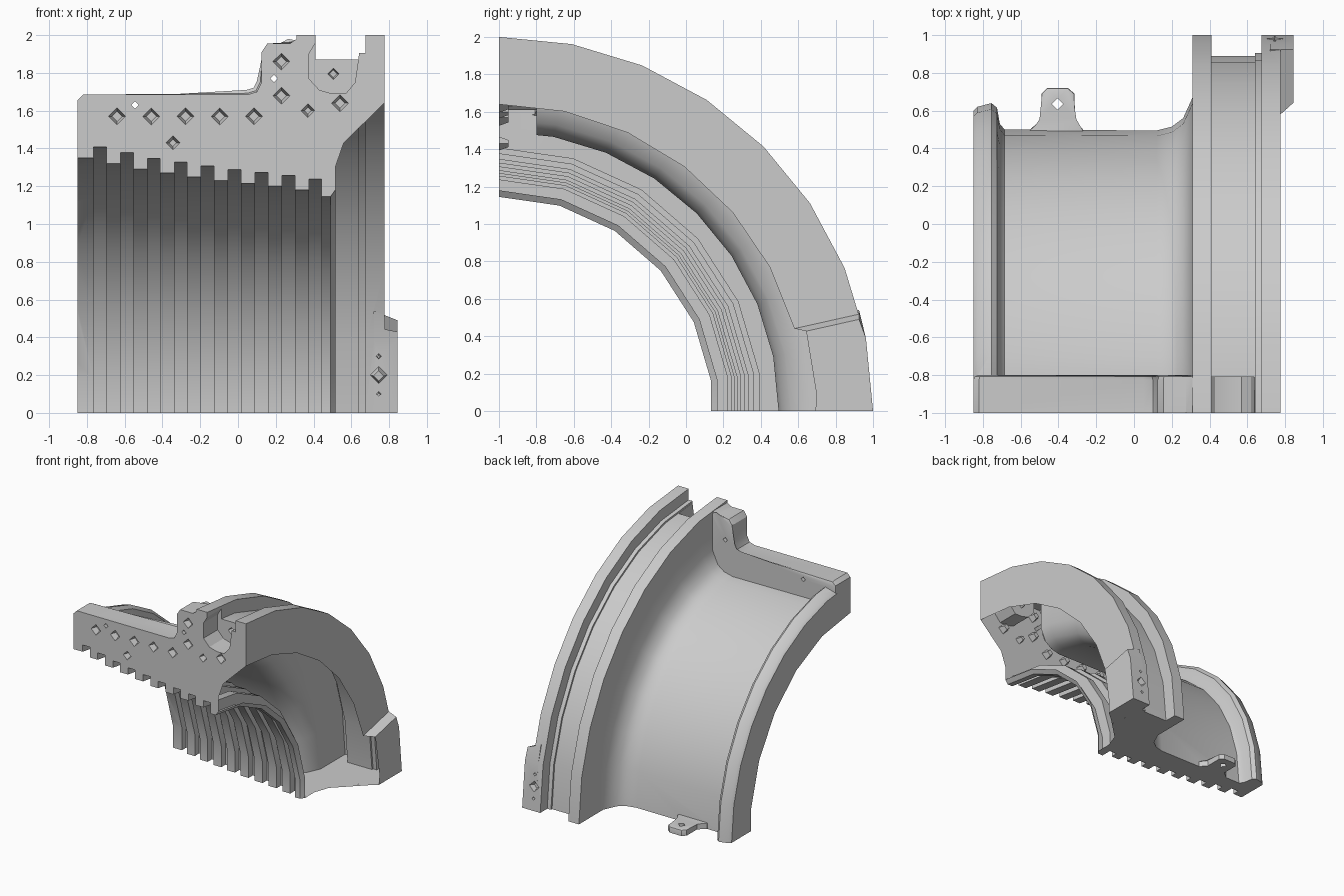
import bpy, bmesh, math
from mathutils import Matrix, Vector

if "Cube" in bpy.data.objects:
    bpy.data.objects.remove(bpy.data.objects["Cube"])


def make(name, bm):
    bmesh.ops.recalc_face_normals(bm, faces=bm.faces[:])
    me = bpy.data.meshes.new(name)
    bm.to_mesh(me)
    bm.free()
    ob = bpy.data.objects.new(name, me)
    bpy.context.collection.objects.link(ob)
    return ob


def lathe(name, profile, sides, quarter=False):
    """Sweep a closed (x, radius) profile about the x-direction axis at y=-1, z=0."""
    bm = bmesh.new()
    steps = sides // 4 + 1 if quarter else sides
    rings = []
    for i in range(steps):
        a = 2 * math.pi * i / sides
        rings.append([bm.verts.new((x, -1 + r * math.sin(a), r * math.cos(a))) for x, r in profile])
    n = len(profile)
    for i in range(steps - 1 if quarter else steps):
        p, q = rings[i], rings[(i + 1) % steps]
        for j in range(n):
            k = (j + 1) % n
            bm.faces.new((p[j], p[k], q[k], q[j]))
    if quarter:
        bm.faces.new(rings[0])
        bm.faces.new(rings[-1])
    return make(name, bm)


def prism(name, pts, a, b, axis, bevel=0.0):
    """Extrude a 2D outline along an axis from a to b."""
    def put(p, h):
        v = list(p)
        v.insert("xyz".index(axis), h)
        return v
    bm = bmesh.new()
    lo = [bm.verts.new(put(p, a)) for p in pts]
    hi = [bm.verts.new(put(p, b)) for p in pts]
    bm.faces.new(lo)
    end = bm.faces.new(hi)
    for i in range(len(pts)):
        k = (i + 1) % len(pts)
        bm.faces.new((lo[i], lo[k], hi[k], hi[i]))
    if bevel:
        bmesh.ops.bevel(bm, geom=end.edges[:], offset=bevel, segments=2, profile=0.5, affect='EDGES')
    return make(name, bm)


def diamond(loc, r_in, r_out, depth, face):
    """Four-sided tapered hole cutter whose wide end points along face."""
    bm = bmesh.new()
    rot = Vector((0, 0, 1)).rotation_difference(Vector(face)).to_matrix().to_4x4()
    bmesh.ops.create_cone(bm, cap_ends=True, segments=4, radius1=r_in, radius2=r_out,
                          depth=depth, matrix=Matrix.Translation(loc) @ rot)
    return make("hole_cutter", bm)


def boolean(target, other, op):
    m = target.modifiers.new("bool", 'BOOLEAN')
    m.operation, m.solver, m.object = op, 'EXACT', other
    bpy.context.view_layer.objects.active = target
    bpy.ops.object.modifier_apply(modifier=m.name)
    bpy.data.objects.remove(other, do_unlink=True)


# Quarter ring shell: end rim, thin wall, flange, groove, end flange
ring = lathe("quarter_ring_housing", [
    (-0.85, 1.0), (-0.85, 1.60), (-0.83, 1.62), (-0.755, 1.64), (-0.725, 1.615), (-0.71, 1.53),
    (-0.685, 1.50), (0.12, 1.495), (0.20, 1.515), (0.26, 1.56), (0.31, 1.67), (0.31, 2.0),
    (0.41, 2.0), (0.41, 1.89), (0.64, 1.89), (0.64, 1.905), (0.675, 1.905), (0.675, 2.0),
    (0.775, 2.0), (0.775, 1.0)], 32, quarter=True)

# Bolting plate along the front joint
plate = prism("plate", [
    (-0.85, 1.0), (-0.85, 1.655), (-0.82, 1.685), (0.05, 1.685), (0.10, 1.70), (0.125, 1.75),
    (0.125, 1.91), (0.155, 1.955), (0.275, 1.955), (0.31, 1.98), (0.36, 1.94), (0.36, 1.0)],
    -1.0, -0.80, 'y', bevel=0.025)
boolean(ring, plate, 'UNION')

# Raised lug on the end flange, with a sloping top
lug = prism("lug", [(0.5, 0.445), (0.925, 0.54), (0.962, 0.39), (1.0, 0), (0.5, 0)], 0.72, 0.845, 'x')
for v in lug.data.vertices:
    if v.co.z > 0.4 and v.co.x > 0.8 and (v.co.y < 0.6 or v.co.z > 0.5):
        v.co.z -= 0.05
boolean(ring, lug, 'UNION')

# Small drilled tab at the lower joint
tab = prism("tab", [
    (-0.56, 0.45), (-0.55, 0.50), (-0.49, 0.55), (-0.49, 0.69), (-0.46, 0.72), (-0.35, 0.72),
    (-0.315, 0.69), (-0.315, 0.55), (-0.27, 0.50), (-0.26, 0.45)], 0.0, 0.05, 'z', bevel=0.01)
boolean(ring, tab, 'UNION')

# Bore with stepped seal teeth
lands = [1.35, 1.32, 1.29, 1.27, 1.25, 1.23, 1.215, 1.20, 1.18]
bore = [(-0.9, 0.9), (-0.9, 1.35)]
for i, r in enumerate(lands):
    x = -0.765 + 0.1425 * i
    bore += [(x, r), (x, r + 0.058), (x + 0.068, r + 0.058)]
    bore.append((x + 0.068, lands[i + 1] if i + 1 < len(lands) else 1.145))
bore += [(0.49, 1.145), (0.515, 1.18), (0.6, 1.18), (0.6, 0.9)]
boolean(ring, lathe("bore_cutter", bore, 22), 'DIFFERENCE')

# Flared mouth
mouth = [(0.515, 0.9), (0.515, 1.30), (0.56, 1.43), (0.775, 1.64), (0.845, 1.70), (0.95, 1.79), (0.95, 0.9)]
boolean(ring, lathe("mouth_cutter", mouth, 29), 'DIFFERENCE')

# Rounded pocket where the groove meets the front joint
pocket = prism("pocket_cutter", [
    (0.411, 1.96), (0.375, 1.90), (0.375, 1.77), (0.43, 1.71), (0.50, 1.69), (0.57, 1.69),
    (0.62, 1.75), (0.638, 1.88), (0.638, 1.96)], -1.1, -0.81, 'y')
boolean(ring, pocket, 'DIFFERENCE')

# Tapered bolt holes in the front face
front = (0, -1, 0)
bolts = [(-0.64 + 0.181 * i, 1.57, 0.045) for i in range(5)]
bolts += [(0.23, 1.86, 0.045), (0.23, 1.68, 0.045), (0.54, 1.64, 0.045),
          (0.37, 1.60, 0.036), (-0.345, 1.43, 0.037)]
for x, z, r in bolts:
    boolean(ring, diamond((x, -1, z), r - 0.018, r + 0.018, 0.1, front), 'DIFFERENCE')
boolean(ring, diamond((0.505, -0.81, 1.795), 0.02, 0.04, 0.08, front), 'DIFFERENCE')

# Through holes: plate dowels and tab
for x, z in [(-0.545, 1.63), (0.19, 1.77)]:
    boolean(ring, diamond((x, -0.9, z), 0.02, 0.02, 0.4, front), 'DIFFERENCE')
boolean(ring, diamond((-0.405, 0.635, 0.03), 0.03, 0.03, 0.2, (0, 0, 1)), 'DIFFERENCE')

# Holes in the outer face of the lug
for z, r in [(0.2, 0.045), (0.1, 0.014), (0.3, 0.014)]:
    boolean(ring, diamond((0.745, 1 - 0.098 * z, z), r * 0.6, r * 1.4, 0.08, (0, 0.995, 0.098)), 'DIFFERENCE')

bpy.ops.object.select_all(action='DESELECT')
ring.select_set(True)
bpy.context.view_layer.objects.active = ring
bpy.ops.object.shade_smooth_by_angle(angle=math.radians(30))
